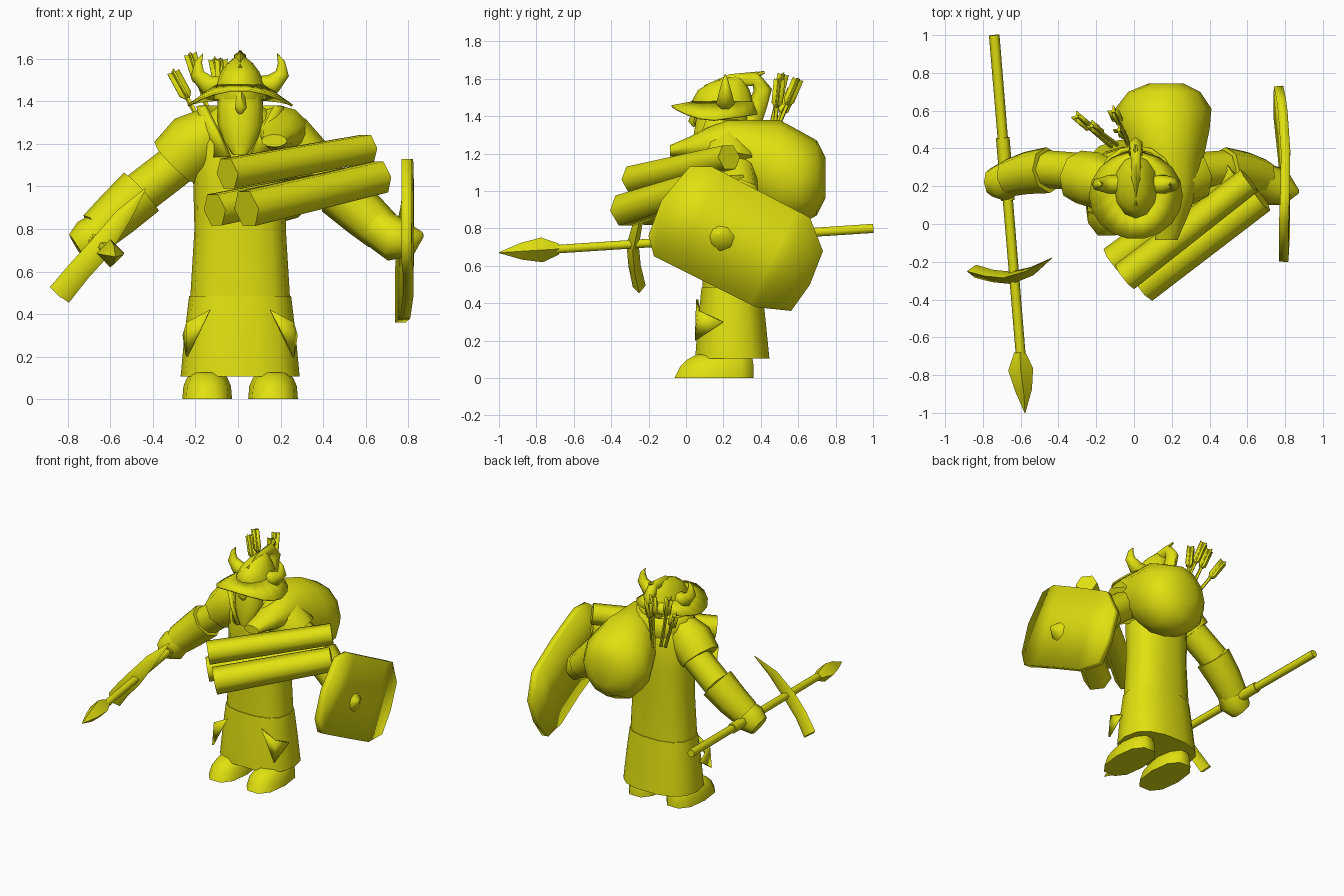
import bpy, bmesh, math
from mathutils import Vector as V

if "Cube" in bpy.data.objects:
    bpy.data.objects.remove(bpy.data.objects["Cube"])

paint = bpy.data.materials.new("yellow")
paint.diffuse_color = (0.75, 0.75, 0.005, 1)
paint.use_nodes = True
paint.node_tree.nodes["Principled BSDF"].inputs["Base Color"].default_value = paint.diffuse_color


def make(name, bm):
    bmesh.ops.recalc_face_normals(bm, faces=bm.faces)
    me = bpy.data.meshes.new(name)
    bm.to_mesh(me)
    bm.free()
    me.materials.append(paint)
    ob = bpy.data.objects.new(name, me)
    bpy.context.collection.objects.link(ob)
    return ob


def loft(name, rings, cap=True, closed=True):
    """Skin a list of equal-length point rings."""
    bm = bmesh.new()
    rows = [[bm.verts.new(p) for p in r] for r in rings]
    n = len(rows[0])
    for a, b in zip(rows, rows[1:]):
        for i in range(n if closed else n - 1):
            j = (i + 1) % n
            bm.faces.new((a[i], a[j], b[j], b[i]))
    if cap:
        bm.faces.new(rows[0])
        bm.faces.new(rows[-1])
    return make(name, bm)


def oval(z, cx, rx, y0, y1, n=14, p=1.0):
    """Horizontal ring; p under 1 makes it boxier."""
    pts = []
    for i in range(n):
        a = 2 * math.pi * i / n
        c, s = math.cos(a), math.sin(a)
        pts.append(V((cx + rx * math.copysign(abs(c) ** p, c),
                      (y0 + y1) / 2 + (y1 - y0) / 2 * math.copysign(abs(s) ** p, s), z)))
    return pts


def tube(name, path, n=8, flat=1.0, up=(0, 1, 0)):
    """Round part along a path of (point, radius); flat scales along up."""
    pts = [V(p) for p, r in path]
    rings = []
    for k, (p, r) in enumerate(path):
        d = (pts[min(k + 1, len(pts) - 1)] - pts[max(k - 1, 0)]).normalized()
        side = d.cross(V(up)).normalized()
        w = side.cross(d)
        rings.append([pts[k] + side * r * math.cos(t) + w * r * flat * math.sin(t)
                      for t in (2 * math.pi * i / n for i in range(n))])
    return loft(name, rings)


def solid(ob, t, off=0):
    m = ob.modifiers.new("thick", 'SOLIDIFY')
    m.thickness, m.offset = t, off
    return ob


def mir(p, s):
    return (p[0] * s + 0.01, p[1], p[2])


# Robe: wide skirt tier, then the tunic above the waist seam
loft("skirt", [oval(.105, .01, .28, .045, .45, 14, .8), oval(.3, .01, .262, .06, .43, 14, .8),
               oval(.485, .01, .24, .08, .41, 14, .8)])
loft("tunic", [oval(.47, .01, .235, .085, .405, 14, .8), oval(.8, .01, .215, .09, .4, 14, .8),
               oval(1.0, .01, .22, .08, .41, 14, .85), oval(1.2, .01, .23, .07, .41, 14, .9),
               oval(1.31, .01, .19, .1, .38), oval(1.38, .01, .1, .14, .32)])

for s, side in ((-1, "left"), (1, "right")):
    # Boots
    x = .155 * s + .01
    loft(side + "_boot", [oval(0, x, .117, -.07, .37, 10, .8), oval(.06, x, .112, -.04, .37, 10, .85),
                          oval(.1, x, .095, 0, .365, 10), oval(.125, x, .07, .05, .35, 10)])
    # Small hip flaps
    bm = bmesh.new()
    f = [bm.verts.new(mir(p, s)) for p in
         ((.14, .06, .42), (.25, .07, .36), (.265, .2, .3), (.25, .05, .2))]
    bm.faces.new((f[0], f[1], f[3]))
    bm.faces.new((f[1], f[2], f[3]))
    solid(make(side + "_hip_flap", bm), .012)
    # Shoulder cape
    tube(side + "_shoulder_cape", [(mir((.11, .22, 1.28), s), .11), (mir((.21, .23, 1.205), s), .15),
                                   (mir((.305, .25, 1.11), s), .14)], 8)
    # Sleeve and flared cuff
    tube(side + "_sleeve", [(mir((.2, .27, 1.18), s), .1), (mir((.34, .28, 1.07), s), .1),
                            (mir((.47, .29, .97), s), .1)], 8)
    tube(side + "_cuff", [(mir((.465, .285, .975), s), .122), (mir((.58, .27, .87), s), .112),
                          (mir((.67, .245, .79), s), .1)], 8)
    # Helmet horns
    tube(side + "_horn", [(mir((.09, .21, 1.47), s), .05), (mir((.155, .21, 1.48), s), .05),
                          (mir((.2, .21, 1.53), s), .035), (mir((.195, .21, 1.585), s), .018),
                          (mir((.175, .21, 1.625), s), .002)], 7)

# Hands: one gripping the shaft, one through the shield strap
tube("left_hand", [((-.63, .24, .81), .085), ((-.69, .225, .75), .105), ((-.755, .22, .71), .075)], 8)
tube("right_hand", [((.65, .24, .81), .095), ((.74, .2, .75), .105), ((.81, .18, .755), .08),
                    ((.87, .17, .775), .012)], 8)

# Head and beard
loft("head", [oval(1.23, .01, .08, .08, .3, 10), oval(1.34, .01, .105, .06, .34, 10),
              oval(1.46, .01, .11, .06, .34, 10)])
loft("beard", [oval(1.15, .01, .035, .04, .1, 10), oval(1.21, .01, .08, .035, .16, 10),
               oval(1.29, .01, .105, .035, .2, 10), oval(1.38, .01, .107, .05, .22, 10),
               oval(1.44, .01, .1, .065, .22, 10)])
tube("nose", [((.01, .06, 1.44), .02), ((.01, .04, 1.37), .03), ((.01, .05, 1.345), .012)], 5)


# Open collar around the face, flaring upward
def arc(z, r, yc, spread):
    return [V((.01 + r * math.sin(a), yc + r * math.cos(a), z))
            for a in (math.radians(spread * (i / 5 - 1)) for i in range(11))]


solid(loft("collar", [arc(1.14, .15, .2, 160), arc(1.26, .185, .22, 145), arc(1.38, .195, .21, 120)],
           False, False), .025)

# Helmet dome, drooping brim and crest
loft("helmet", [oval(1.41, .01, .125, .05, .37, 12), oval(1.48, .01, .115, .03, .36, 12),
                oval(1.54, .01, .09, .065, .34, 12), oval(1.58, .01, .06, .13, .32, 12),
                oval(1.615, .01, .018, .24, .3, 12)])
rim = oval(0, .01, .245, -.08, .38, 18)
for p in rim:
    d = (p.y - .15) / .23
    p.z = 1.38 + (.075 * d * d if d < 0 else .03 * d)
solid(loft("brim", [oval(1.475, .01, .11, .04, .36, 18), rim], False), .012)
tube("crest", [((.01, .1, 1.55), .015), ((.01, .24, 1.59), .035), ((.01, .37, 1.6), .04),
               ((.01, .41, 1.54), .05), ((.01, .385, 1.46), .05), ((.01, .34, 1.36), .06)],
     6, .8, (1, 0, 0))
tube("crest_tip", [((.01, .27, 1.59), .03), ((.01, .42, 1.635), .008)], 5)

# Sack slung over the shoulder: (y, x, z, half width, half height)
sack = [(-.085, .17, 1.215, .06, .03), (.03, .195, 1.235, .085, .06), (.12, .205, 1.25, .11, .09),
        (.22, .2, 1.24, .14, .14), (.38, .175, 1.14, .2, .24), (.5, .16, 1.1, .24, .28),
        (.61, .155, 1.07, .255, .25), (.7, .16, 1.07, .19, .2), (.745, .17, 1.07, .09, .11)]
loft("sack", [[V((x + w * math.cos(a), y, z + h * math.sin(a)))
               for a in (2 * math.pi * i / 12 for i in range(12))] for y, x, z, w, h in sack])

# Bundle of logs
for a, b, r in (((.04, -.33, .895), (.67, .14, 1.045), .095),
                ((-.05, -.28, 1.06), (.61, .23, 1.18), .082),
                ((-.11, -.2, .89), (.53, .28, 1.02), .085)):
    tube("log", [(a, r), (b, r * .9)], 6, 1, (0, 0, 1))

# Shield: flat outline, cut into strips and slightly bowed outward
outline = [(.02, 1.13), (.14, 1.13), (.66, .86), (.73, .68), (.66, .5), (.56, .36),
           (.37, .38), (-.17, .65), (-.2, .76), (-.13, .95)]
bm = bmesh.new()
bm.faces.new([bm.verts.new((0, y, z)) for y, z in outline])
mid, along, across = V((0, .27, .75)), V((0, .9, -.44)), V((0, .44, .9))
for k in (-.22, 0, .22):
    bmesh.ops.bisect_plane(bm, geom=bm.verts[:] + bm.edges[:] + bm.faces[:],
                           plane_co=mid + along * k, plane_no=along)
for v in bm.verts:
    u, d = (v.co - mid).dot(along), (v.co - mid).dot(across)
    v.co.x = .81 - .03 * u - .15 * u * u - .1 * d * d
solid(make("shield", bm), .05)

# Pick: shaft, spear point and curved blade
top, end = V((-.74, 1.0, .80)), V((-.595, -.75, .685))
tube("pick_shaft", [(top, .028), (end, .026)], 6, 1, (0, 0, 1))
tube("shaft_grip", [(top.lerp(end, .31), .036), (top.lerp(end, .5), .036)], 6, 1, (0, 0, 1))
tube("spear_point", [((-.605, -.68, .69), .03), ((-.6, -.77, .685), .066),
                     ((-.585, -.88, .678), .045), ((-.577, -1.0, .67), .002)], 4, 1, (0, 0, 1))
blade = [((-.84, -.25, .49), .058), ((-.75, -.275, .6), .055), ((-.65, -.285, .71), .055),
         ((-.54, -.25, .86), .04), ((-.435, -.18, .99), .003)]
tube("pick_blade", blade, 4, .6)

# Arrows with crossed feathers
for a, b in (((-.12, .41, 1.2), (-.305, .57, 1.54)), ((-.09, .42, 1.2), (-.225, .52, 1.625)),
             ((-.03, .43, 1.2), (-.11, .6, 1.6)), ((-.06, .46, 1.2), (-.08, .5, 1.6))):
    a, b = V(a), V(b)
    tube("arrow", [(a, .012), (b, .012)], 5)
    d = (b - a).normalized()
    u = d.cross(V((1, 0, 0))).normalized()
    bm = bmesh.new()
    for w in (u, d.cross(u)):
        q = [b - d * .17, b - d * .13 + w * .03, b + w * .03, b - d * .01,
             b - w * .03, b - d * .13 - w * .03]
        bm.faces.new([bm.verts.new(p) for p in q])
    solid(make("feathers", bm), .008)

# Smooth the rounded parts, keep hard edges
for ob in bpy.context.scene.objects:
    ob.select_set(True)
    bpy.context.view_layer.objects.active = ob
bpy.ops.object.shade_smooth_by_angle(angle=math.radians(62))
